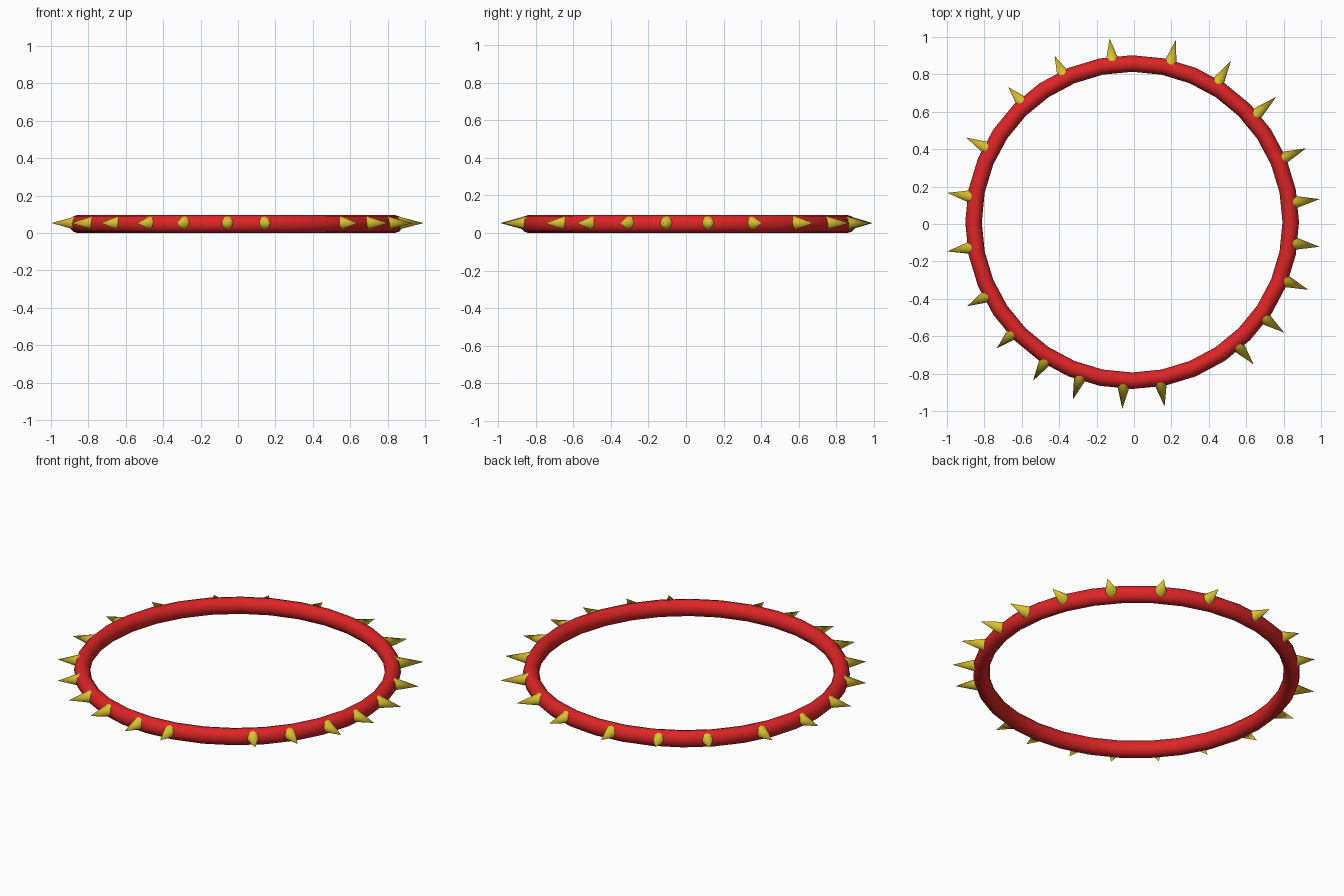
import bpy
import math
from mathutils import Matrix, Vector

if "Cube" in bpy.data.objects:
    bpy.data.objects.remove(bpy.data.objects["Cube"], do_unlink=True)


def make_material(name, color):
    mat = bpy.data.materials.new(name)
    mat.use_nodes = True
    mat.diffuse_color = color
    mat.node_tree.nodes["Principled BSDF"].inputs["Base Color"].default_value = color
    return mat


red = make_material("red", (0.72, 0.018, 0.02, 1))
gold = make_material("gold", (0.70, 0.53, 0.03, 1))

CENTER = Vector((-0.01, 0.01, 0.048))
SPIKE_BASE = 0.85

# Round band
bpy.ops.mesh.primitive_torus_add(
    major_radius=0.848, minor_radius=0.048,
    major_segments=32, minor_segments=12, location=CENTER)
band = bpy.context.object
band.name = "band"
band.data.materials.append(red)
# squeeze the tube slightly in the radial direction
for v in band.data.vertices:
    flat = Vector((v.co.x, v.co.y, 0))
    radius = 0.848 + (flat.length - 0.848) * 0.92
    v.co = flat.normalized() * radius + Vector((0, 0, v.co.z))
bpy.ops.object.shade_smooth_by_angle(angle=math.radians(50))

# Unevenly spaced spikes: angle around the band and reach of the tip
spikes = [(7, 1.01), (23, 1.01), (41, 1.02), (58.5, 1.01), (76.5, 1.0),
          (97, 0.99), (115, 0.98), (132.5, 0.98), (153, 0.995), (171, 1.0),
          (189, 1.0), (207, 0.99), (223, 0.99), (238, 1.0), (251.5, 1.0),
          (267, 1.0), (280, 1.0), (310.5, 1.0), (324, 1.006),
          (339, 1.01), (352.5, 1.01)]

for i, (angle, reach) in enumerate(spikes):
    length = reach - SPIKE_BASE
    bpy.ops.mesh.primitive_cone_add(vertices=12, radius1=0.041, radius2=0, depth=length)
    spike = bpy.context.object
    spike.name = f"spike_{i + 1}"
    spike.data.materials.append(gold)
    # lay the cone along +x, push it out to the rim, then turn it into place
    spike.matrix_world = (
        Matrix.Translation(CENTER + Vector((0, 0, 0.005)))
        @ Matrix.Rotation(math.radians(angle), 4, "Z")
        @ Matrix.Translation((SPIKE_BASE + length / 2, 0, 0))
        @ Matrix.Rotation(math.pi / 2, 4, "Y"))
    bpy.ops.object.shade_smooth_by_angle(angle=math.radians(40))
